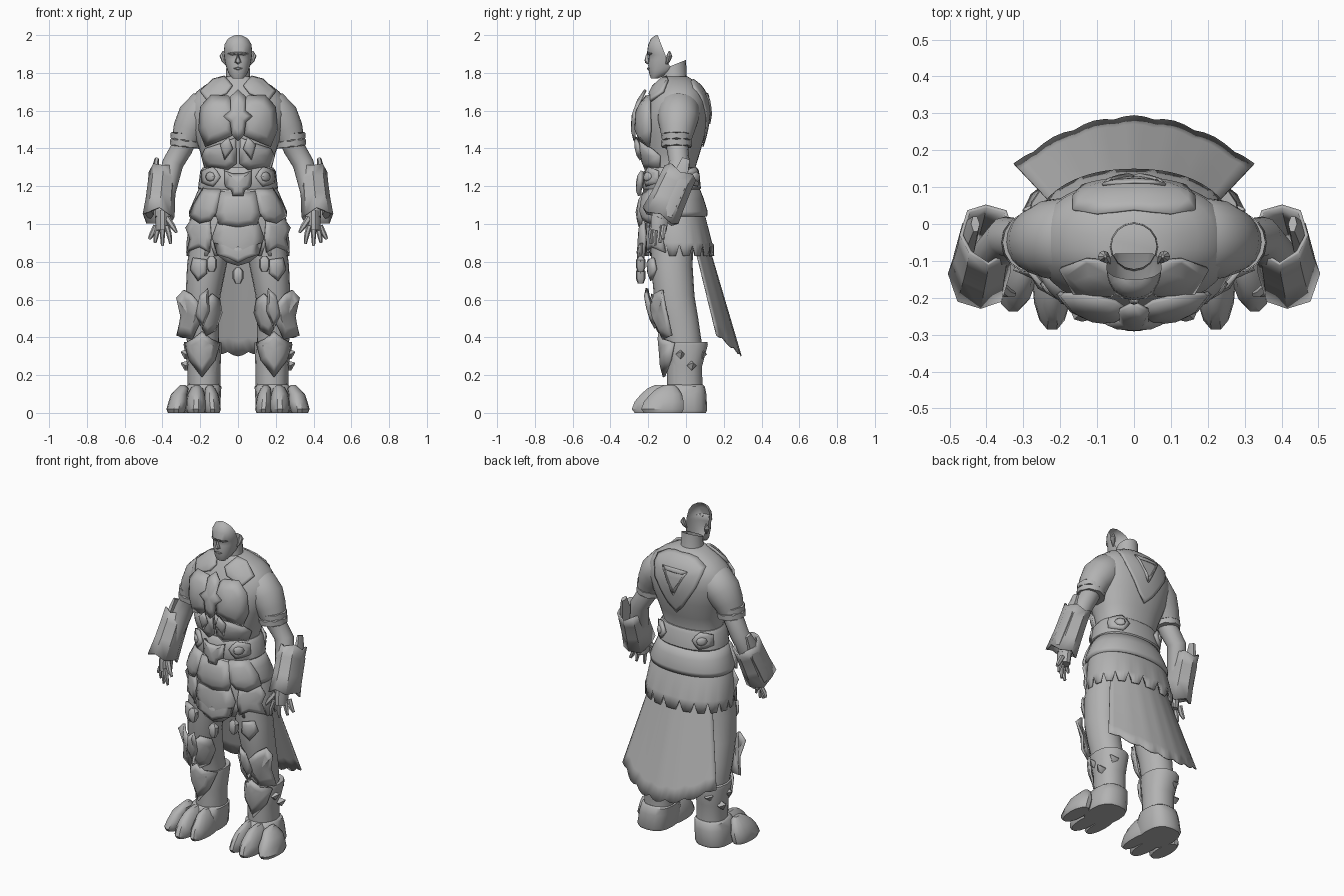
import bpy, bmesh, math
from mathutils import Vector

grey = bpy.data.materials.new("warm_grey")
grey.diffuse_color = (0.45, 0.45, 0.45, 1)


def finish(name, bm, mirror=False, thick=0.0):
    me = bpy.data.meshes.new(name)
    bm.to_mesh(me)
    bm.free()
    ob = bpy.data.objects.new(name, me)
    bpy.context.collection.objects.link(ob)
    me.materials.append(grey)
    if thick:
        s = ob.modifiers.new("thickness", 'SOLIDIFY')
        s.thickness, s.offset = thick, 0
    if mirror:
        ob.modifiers.new("mirror", 'MIRROR').use_mirror_merge = False
    return ob


def skin(bm, rings, caps):
    n = len(rings[0])
    for a, b in zip(rings, rings[1:]):
        for i in range(n):
            bm.faces.new((a[i], a[(i + 1) % n], b[(i + 1) % n], b[i]))
    if caps:
        bm.faces.new(rings[0])
        bm.faces.new(rings[-1])
    bmesh.ops.recalc_face_normals(bm, faces=bm.faces)


def loft(name, rows, n=24, p=2.3, caps=True, mirror=False, thick=0.0, jag=0.0, edit=None):
    """Stack rounded sections; each row is z, centre x, half width, front y, back y."""
    bm = bmesh.new()
    rings = []
    for k, (z, cx, hw, yf, yb) in enumerate(rows):
        ring = []
        for i in range(n):
            a = 2 * math.pi * i / n
            c, s = math.cos(a), math.sin(a)
            x = cx + hw * math.copysign(abs(c) ** (2 / p), c)
            y = (yf + yb) / 2 + (yb - yf) / 2 * math.copysign(abs(s) ** (2 / p), s)
            dz = jag if (k == 0 and i % 4 == 0) else 0
            ring.append(bm.verts.new((x, y, z + dz)))
        rings.append(ring)
    skin(bm, rings, caps)
    if edit:
        edit(bm)
    return finish(name, bm, mirror, thick)


def tube(name, pts, radii, n=12, mirror=True, caps=True, thick=0.0, jag=0.0, sy=1.0):
    """Limb through points with one radius each; sy stretches it front to back."""
    bm = bmesh.new()
    pts = [Vector(q) for q in pts]
    rings = []
    for k, (q, r) in enumerate(zip(pts, radii)):
        d = (pts[min(k + 1, len(pts) - 1)] - pts[max(k - 1, 0)]).normalized()
        u = d.cross(Vector((0, 1, 0.01))).normalized()
        v = d.cross(u)
        end = {0: -1, len(pts) - 1: 1}.get(k, 0)
        rings.append([bm.verts.new(q + r * (math.cos(2 * math.pi * i / n) * u + sy * math.sin(2 * math.pi * i / n) * v)
                                   + d * end * jag * (i % 2)) for i in range(n)])
    skin(bm, rings, caps)
    return finish(name, bm, mirror, thick)


def surf(rows, x, z, side, p=2.3):
    """Depth of a loft's front (-1) or back (+1) at x, z."""
    rows = sorted(rows)
    z = min(max(z, rows[0][0]), rows[-1][0])
    for a, b in zip(rows, rows[1:]):
        if z <= b[0]:
            t = (z - a[0]) / (b[0] - a[0])
            _, cx, hw, yf, yb = [i + (j - i) * t for i, j in zip(a, b)]
            break
    k = min(abs(x - cx) / hw, 0.96)
    return (yf + yb) / 2 + side * (yb - yf) / 2 * (1 - k ** p) ** (1 / p)


def plate(name, outline, rows, off=0.02, bulge=0.015, side=-1, mirror=True, thick=0.014, steps=(1, .6)):
    """Armour plate from an x, z outline, wrapped on a loft and domed."""
    bm = bmesh.new()
    n = len(outline)
    mx, mz = sum(q[0] for q in outline) / n, sum(q[1] for q in outline) / n

    def vert(x, z, w):
        return bm.verts.new((x, surf(rows, x, z, side) + side * (off + bulge * w), z))
    rings = [[vert(mx + (x - mx) * s, mz + (z - mz) * s, min(1, (1 - s) * 2)) for x, z in outline] for s in steps]
    mid = vert(mx, mz, 1)
    for i in range(n):
        j = (i + 1) % n
        for outer, inner in zip(rings, rings[1:]):
            bm.faces.new((outer[i], outer[j], inner[j], inner[i]))
        bm.faces.new((rings[-1][i], rings[-1][j], mid))
    bm.normal_update()
    if sum(f.normal.y * f.calc_area() for f in bm.faces) * side < 0:
        bmesh.ops.reverse_faces(bm, faces=bm.faces)
    return finish(name, bm, mirror, thick)


def disc(cx, cz, r, n=10, dent=0.85):
    return [(cx + r * (1 if i % 2 else dent) * math.cos(2 * math.pi * i / n),
             cz + r * (1 if i % 2 else dent) * math.sin(2 * math.pi * i / n)) for i in range(n)]


# Head: a face shell, cut away behind a slanted line
def open_back(bm):
    for co, no in (((0, -.15, 2.0), (0, .93, .36)), ((0, -.08, 1.85), (0, 1, 0))):
        bmesh.ops.bisect_plane(bm, geom=bm.verts[:] + bm.edges[:] + bm.faces[:], plane_co=co, plane_no=no, clear_outer=True)


head = [(1.77, 0, .028, -.185, -.15), (1.79, 0, .046, -.193, -.1), (1.815, 0, .057, -.198, -.05), (1.84, 0, .065, -.2, -.03),
        (1.87, 0, .071, -.198, -.02), (1.895, 0, .074, -.196, -.02), (1.91, 0, .075, -.206, -.02),
        (1.95, 0, .073, -.2, -.03), (1.98, 0, .056, -.186, -.06), (1.995, 0, .032, -.168, -.09), (2.002, 0, .01, -.15, -.11)]
loft("head", head, 24, 2.2, caps=False, edit=open_back)
plate("nose", [(0, 1.905), (.015, 1.857), (0, 1.847), (-.015, 1.857)], head, 0, .018, mirror=False, thick=.006)
plate("brow", [(.008, 1.898), (.03, 1.908), (.055, 1.903), (.03, 1.895)], head, 0, .004, thick=.006)
plate("mouth", [(-.024, 1.824), (0, 1.829), (.024, 1.824), (0, 1.816)], head, 0, .005, mirror=False, thick=.005)
tube("ear", [(.066, -.105, 1.845), (.075, -.095, 1.865), (.082, -.088, 1.89), (.078, -.088, 1.915)], [.004, .012, .016, .004], 8)


# Neck: rim rises to the nape
def rise(bm):
    for v in bm.verts:
        if v.co.z > 1.8:
            v.co.z += (v.co.y + .06) * .4


loft("neck", [(1.66, 0, .09, -.14, .04), (1.76, 0, .066, -.13, .005), (1.845, 0, .061, -.122, 0)], 16, 2, caps=False, edit=rise)

# Torso and belt
torso = [(1.15, 0, .2, -.21, .06), (1.3, 0, .18, -.2, .05), (1.38, 0, .2, -.22, .075), (1.48, 0, .235, -.23, .103),
         (1.58, 0, .262, -.225, .118), (1.65, 0, .255, -.2, .112), (1.70, 0, .22, -.175, .095), (1.735, 0, .175, -.155, .07),
         (1.76, 0, .125, -.14, .04), (1.78, 0, .075, -.125, .01)]
loft("torso", torso, 32)
loft("belt", [(1.18, 0, .205, -.225, .072), (1.19, 0, .212, -.23, .079), (1.28, 0, .2, -.222, .069), (1.3, 0, .185, -.205, .058)], 32)

# Breastplates, lapels and centre ornament
plate("breastplate", [(.012, 1.62), (.05, 1.675), (.14, 1.68), (.195, 1.62), (.205, 1.5), (.17, 1.41), (.1, 1.44), (.03, 1.47)], torso, .025, .02)
plate("belly_plate", [(.01, 1.46), (.07, 1.43), (.17, 1.4), (.19, 1.36), (.17, 1.3), (.05, 1.29), (.01, 1.32)], torso, .015, .012)
plate("rib_plate", [(.05, 1.46), (.09, 1.42), (.07, 1.34), (.03, 1.4)], torso, .035, .012)
plate("lapel", [(.03, 1.73), (.07, 1.78), (.13, 1.765), (.2, 1.7), (.16, 1.65), (.06, 1.69)], torso, .014, .006, steps=(1, .8, .55, .3))
plate("chest_ornament", [(0, 1.71), (.04, 1.67), (.035, 1.6), (.075, 1.57), (.04, 1.54), (.03, 1.47), (0, 1.44),
      (-.03, 1.47), (-.04, 1.54), (-.075, 1.57), (-.035, 1.6), (-.04, 1.67)], torso, .045, .012, mirror=False)

# Back yoke with raised triangle frame
plate("back_yoke", [(0, 1.765), (.05, 1.765), (.1, 1.755), (.165, 1.72), (.165, 1.68), (.14, 1.6), (.09, 1.52), (.05, 1.46), (0, 1.41),
      (-.05, 1.46), (-.09, 1.52), (-.14, 1.6), (-.165, 1.68), (-.165, 1.72), (-.1, 1.755), (-.05, 1.765)],
      torso, .006, .002, 1, False, .008, (1, .88, .75, .6, .45, .3, .15))
plate("triangle_side", [(.07, 1.68), (.085, 1.69), (0, 1.53), (0, 1.56)], torso, .014, .003, 1, thick=.008)
plate("triangle_top", [(-.085, 1.69), (0, 1.692), (.085, 1.69), (.065, 1.67), (0, 1.67), (-.065, 1.67)], torso, .014, .002, 1, False, .008)

# Buckle and belt medallions
plate("buckle", [(-.07, 1.28), (-.03, 1.26), (.03, 1.26), (.07, 1.28), (.065, 1.2), (.03, 1.18), (.025, 1.15),
      (-.025, 1.15), (-.03, 1.18), (-.065, 1.2)], torso, .035, .015, mirror=False, thick=.02)
for side, word in ((-1, "front"), (1, "back")):
    plate(word + "_medallion", disc(.145, 1.25, .053), torso, .026, .01, side)
    plate(word + "_medallion_boss", disc(.145, 1.25, .022, 8, 1), torso, .038, .008, side)

# Two skirt tiers with ragged hems, and overlapping front panels
upper = [(1.04, 0, .25, -.235, .105), (1.065, 0, .253, -.24, .108), (1.13, 0, .225, -.23, .088), (1.2, 0, .195, -.215, .06)]
lower = [(.83, 0, .268, -.215, .145), (.9, 0, .268, -.215, .133), (1.03, 0, .25, -.215, .1), (1.1, 0, .215, -.2, .07)]
loft("upper_skirt", upper, 36, 2.2, False, thick=.014)
loft("lower_skirt", lower, 72, 2.2, False, thick=.01, jag=.06)
plate("hip_panel", [(.09, 1.18), (.18, 1.19), (.235, 1.1), (.255, 1.04), (.2, 1.005), (.14, 1.02), (.115, 1.06)], upper, .01, .015)
plate("middle_panel", [(-.09, 1.17), (.09, 1.17), (.12, 1.06), (.1, 1.0), (0, .985), (-.1, 1.0), (-.12, 1.06)], upper, .008, .012, mirror=False)
plate("apron", [(-.1, 1.03), (.1, 1.03), (.135, .93), (.11, .84), (.06, .8), (0, .78), (-.06, .8), (-.11, .84), (-.135, .93)],
      lower, .018, .018, mirror=False)
plate("apron_trim", [(-.125, .9), (-.07, .865), (0, .885), (.07, .865), (.125, .9), (.11, .84), (.05, .82), (0, .795), (-.05, .82), (-.11, .84)],
      lower, .034, .005, mirror=False)
plate("side_tasset", [(.15, 1.02), (.24, 1.03), (.275, .98), (.25, .92), (.27, .85), (.2, .88), (.15, .85), (.14, .93)], lower, .01, .01)
for x, z, mir in ((0, .73, False), (.14, .79, True)):
    loft("hanging_charm", [(z - .045, x, .014, -.255, -.225), (z - .02, x, .028, -.265, -.215),
                           (z + .02, x, .03, -.265, -.215), (z + .04, x, .012, -.25, -.23)], 8, mirror=mir)

# Rear cloth with a scalloped hem
bm = bmesh.new()
N, M = 24, 8
grid = []
for j in range(M + 1):
    v = j / M
    row = []
    for i in range(N + 1):
        u = 2 * i / N - 1
        dip = abs(math.sin(abs(u) * 3 * math.pi + math.pi / 2)) - 1
        y = (.10 - .07 * u * u) * (1 - v) + (.292 - .13 * u * u) * v + .008 * v * dip
        z = .95 - v * (.65 - .11 * u * u) - .02 * v * v * dip
        row.append(bm.verts.new((u * (.2 + .125 * v), y, z)))
    grid.append(row)
for j in range(M):
    for i in range(N):
        bm.faces.new((grid[j][i], grid[j][i + 1], grid[j + 1][i + 1], grid[j + 1][i]))
bmesh.ops.reverse_faces(bm, faces=bm.faces)
finish("rear_cloth", bm, thick=.006)

# Arms
tube("sleeve", [(.12, -.04, 1.62), (.18, -.04, 1.6), (.225, -.042, 1.555), (.26, -.046, 1.495), (.28, -.05, 1.44)], [.09, .107, .103, .087, .073], 20, sy=1.05)
for k, z in enumerate((1.425, 1.46)):
    tube("sleeve_band", [(.28, -.05, z - .012), (.277, -.05, z + .012)], [.081 - .003 * k, .083 - .003 * k], 16, jag=.006)
tube("forearm", [(.275, -.05, 1.46), (.298, -.045, 1.4), (.345, -.035, 1.32), (.385, -.085, 1.17), (.4, -.14, 1.03)], [.062, .058, .056, .055, .04])
tube("gauntlet", [(.398, -.03, 1.27), (.402, -.055, 1.22), (.411, -.095, 1.13), (.42, -.135, 1.045)], [.07, .07, .073, .08], 8,
     caps=False, thick=.01, jag=.02, sy=1.25)
tube("gauntlet_fin", [(.43, .0, 1.345), (.45, -.04, 1.22), (.472, -.12, 1.05)], [.012, .026, .026], 6, sy=2.0)
tube("palm", [(.4, -.135, 1.07), (.4, -.14, 1.02), (.4, -.145, .965)], [.032, .037, .034], 10, sy=1.3)
for k, (dx, dy, tip) in enumerate(((-.022, -.035, .895), (0, -.012, .885), (.02, .012, .9), (.035, .03, .92))):
    x, y = .4 + dx, -.145 + dy
    tube("finger", [(x, y, .99), (x + dx * .6, y - .008, .945), (x + dx, y - .005, tip)], [.015, .014, .008], 6)
tube("thumb", [(.375, -.16, 1.03), (.345, -.185, .985), (.325, -.19, .955)], [.017, .015, .007], 6)

# Legs and boots
leg = [(.08, .18, .08, -.1, .08), (.2, .18, .083, -.1, .075), (.36, .185, .085, -.105, .085), (.5, .19, .088, -.14, .065),
       (.62, .185, .092, -.17, .045), (.78, .165, .105, -.185, .035), (.98, .13, .115, -.19, .04)]
loft("leg", leg, 20, 2.1, mirror=True)
loft("boot_shaft", [(.13, .18, .086, -.09, .088), (.25, .18, .088, -.095, .088), (.36, .187, .101, -.112, .118), (.375, .187, .098, -.11, .115)], 14, mirror=True)
loft("boot_heel", [(0, .2, .098, -.14, .105), (.015, .2, .104, -.15, .112), (.1, .19, .1, -.14, .108), (.14, .183, .095, -.11, .1), (.15, .183, .08, -.1, .09)],
     16, 2.6, mirror=True)
for x0, x1, y1, r in ((.16, .135, -.21, .044), (.215, .222, -.235, .054), (.26, .327, -.185, .052)):
    mx = (x0 + x1) / 2
    loft("toe", [(0, x1, r * .85, y1 - .04, -.02), (.02, x1, r, y1 - .055, -.01), (.06, (x1 * 2 + mx) / 3, r, y1 - .04, -.01),
                 (.1, (x1 + mx) / 2, r * .85, y1 - .005, -.02), (.13, mx, r * .6, y1 + .03, -.04), (.148, mx, r * .25, y1 + .07, -.06)],
         14, 2.1, mirror=True)

# Knee, shin and boot armour
plate("inner_knee_plate", [(.1, .6), (.14, .63), (.19, .58), (.21, .49), (.17, .41), (.12, .44), (.088, .53)], leg, .016, .02)
plate("outer_knee_plate", [(.205, .58), (.25, .63), (.285, .65), (.325, .61), (.3, .51), (.32, .41), (.24, .39), (.2, .48)], leg, .022, .02)
plate("knee_crest", [(.16, .66), (.2, .62), (.22, .52), (.19, .45), (.155, .54)], leg, .034, .016)
plate("shin_plate", [(.19, .43), (.235, .39), (.28, .37), (.255, .28), (.19, .19), (.125, .28), (.1, .37), (.145, .39)], leg, .016, .018)
plate("thigh_plate", [(.17, .81), (.235, .82), (.25, .76), (.21, .7), (.165, .74)], leg, .01, .01)
for y, z in ((-.03, .31), (.03, .25), (.085, .31)):
    x = .275 if y < .05 else .225
    tube("boot_stud", [(x - .02, y, z), (x, y, z), (x + .026, y + .008, z + .014)], [.026, .026, .004], 4)

# Smooth shading with sharp armour edges
bpy.ops.object.select_all(action='SELECT')
bpy.context.view_layer.objects.active = bpy.data.objects["torso"]
bpy.ops.object.shade_smooth_by_angle(angle=math.radians(38))
